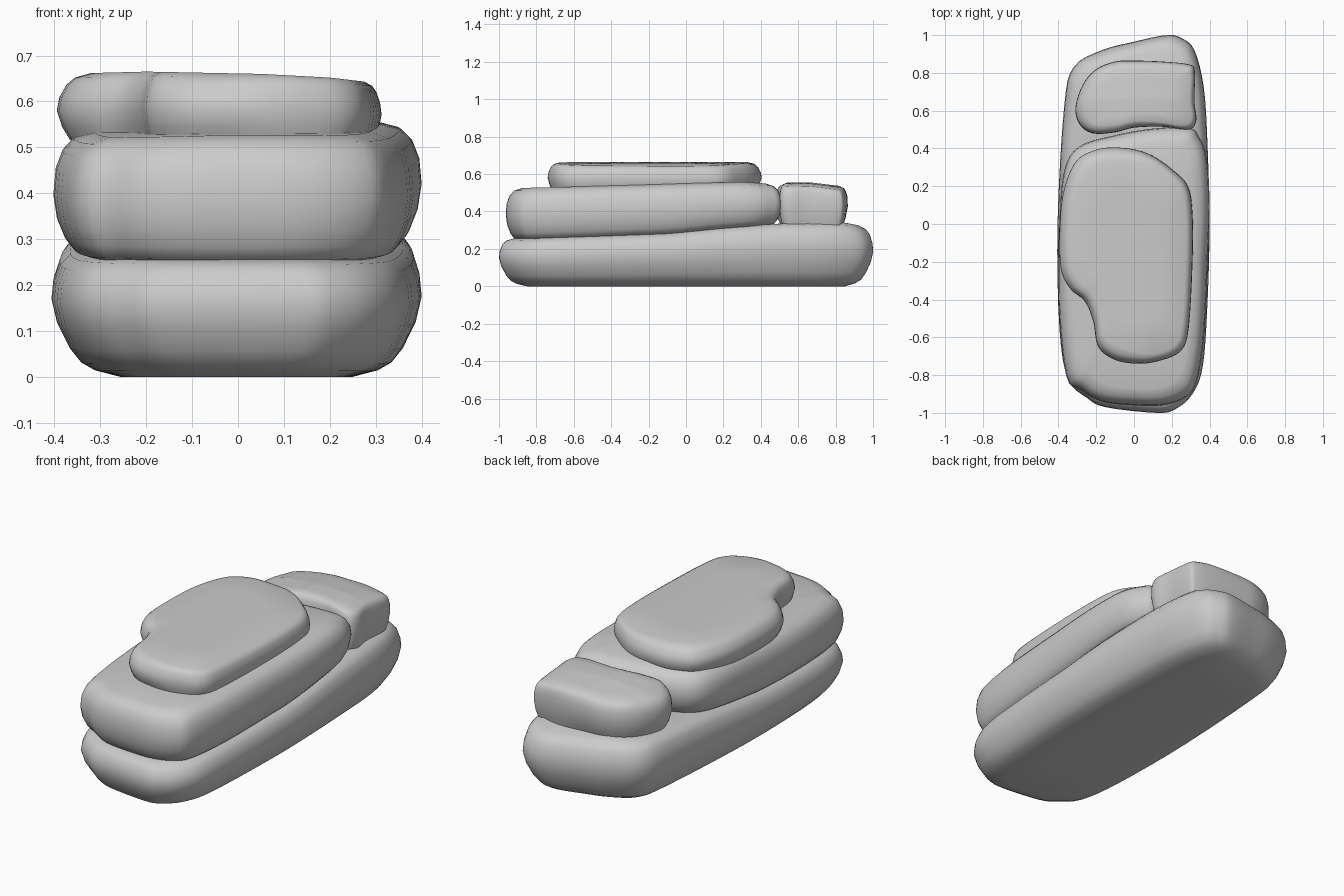
import bpy, bmesh
from mathutils import Vector


def interp(table, v):
    # Smooth piecewise interpolation through (position, value) pairs
    if v <= table[0][0]:
        return table[0][1]
    for (a, fa), (b, fb) in zip(table, table[1:]):
        if v <= b:
            return fa + (fb - fa) * (v - a) / (b - a)
    return table[-1][1]


def smooth_outline(pts, steps=4):
    # Closed Catmull-Rom curve through the plan points
    out, n = [], len(pts)
    for i in range(n):
        p0, p1, p2, p3 = (Vector(pts[(i + k) % n]) for k in (-1, 0, 1, 2))
        for s in range(steps):
            t = s / steps
            out.append(0.5 * (2 * p1 + (p2 - p0) * t + (2 * p0 - 5 * p1 + 4 * p2 - p3) * t * t
                              + (3 * p1 - p0 - 3 * p2 + p3) * t ** 3))
    return out


def slab(name, plan, profile, bottom, top, right_inset=1.0):
    # Stack inset copies of the plan outline; profile is (inset, height fraction)
    ring = smooth_outline(plan)
    xs, ys = [p.x for p in ring], [p.y for p in ring]
    c = Vector(((min(xs) + max(xs)) / 2, (min(ys) + max(ys)) / 2))
    hx, hy = (max(xs) - min(xs)) / 2, (max(ys) - min(ys)) / 2
    levels = [(i / hx, i / hy, t, True) for i, t in profile]

    def caps(level):
        sx, sy, t, _ = level
        return [(1 - (1 - sx) * k, 1 - (1 - sy) * k, t, False) for k in (0.7, 0.35, 0.03)]
    levels = caps(levels[0])[::-1] + levels + caps(levels[-1])

    bm = bmesh.new()
    rings = []
    for fx, fy, t, rim in levels:
        row = []
        for p in ring:
            d = p - c
            w = right_inset if d.x > 0 and rim else 1.0
            if d.x > 0 and rim:
                w = 1 + (right_inset - 1) * min(1, d.x / hx * 2)
            x, y = c.x + d.x * (1 - fx * w), c.y + d.y * (1 - fy * w)
            zb, zt = bottom(x, y), top(x, y)
            row.append(bm.verts.new((x, y, zb + (zt - zb) * t)))
        rings.append(row)
    n = len(ring)
    for a, b in zip(rings, rings[1:]):
        for i in range(n):
            bm.faces.new((a[i], a[(i + 1) % n], b[(i + 1) % n], b[i]))
    bm.faces.new(rings[0])
    bm.faces.new(rings[-1])
    bmesh.ops.recalc_face_normals(bm, faces=bm.faces)
    me = bpy.data.meshes.new(name)
    bm.to_mesh(me)
    bm.free()
    ob = bpy.data.objects.new(name, me)
    bpy.context.collection.objects.link(ob)
    bpy.ops.object.select_all(action='DESELECT')
    ob.select_set(True)
    bpy.context.view_layer.objects.active = ob
    bpy.ops.object.shade_smooth_by_angle(angle=0.8)
    return ob


seam = [(-0.93, 0.255), (-0.5, 0.27), (-0.1, 0.285), (0.2, 0.315), (0.5, 0.335), (0.85, 0.34), (1, 0.31)]

# Long base stone
slab("base_stone",
     [(0.17, 1), (0.25, 0.985), (0.32, 0.92), (0.37, 0.72), (0.39, 0.4), (0.4, 0), (0.39, -0.4),
      (0.365, -0.75), (0.31, -0.9), (0.22, -0.98), (0.12, -1), (-0.15, -0.97), (-0.25, -0.92),
      (-0.35, -0.82), (-0.395, -0.55), (-0.405, 0), (-0.37, 0.62), (-0.32, 0.83), (-0.17, 0.92), (0, 0.965)],
     [(0.15, 0), (0.095, 0.05), (0.065, 0.11), (0.04, 0.22), (0.012, 0.42), (0, 0.6),
      (0.004, 0.74), (0.018, 0.88), (0.04, 0.96), (0.08, 1)],
     lambda x, y: 0.0, lambda x, y: interp(seam, y))

# Middle stone lying on the front of the base
mid_top = [(-0.9, 0.525), (-0.5, 0.535), (0, 0.55), (0.3, 0.558), (0.5, 0.545)]
slab("middle_stone",
     [(0.29, 0.51), (0.1, 0.505), (-0.1, 0.47), (-0.29, 0.41), (-0.37, 0.28), (-0.395, 0), (-0.4, -0.4),
      (-0.36, -0.8), (-0.28, -0.88), (-0.17, -0.94), (0, -0.96), (0.15, -0.96), (0.27, -0.92),
      (0.33, -0.84), (0.37, -0.6), (0.39, -0.2), (0.4, 0.1), (0.385, 0.35), (0.345, 0.46)],
     [(0.08, -0.02), (0.045, 0.02), (0.025, 0.12), (0.008, 0.28), (0, 0.48), (0.005, 0.7),
      (0.02, 0.85), (0.045, 0.95), (0.09, 1)],
     lambda x, y: interp(seam, y) - 0.005,
     lambda x, y: interp(mid_top, y) - 0.03 * max(0, -x - 0.05))

# Thin top stone with a notched front left side
slab("top_stone",
     [(-0.12, 0.405), (-0.21, 0.39), (-0.3, 0.34), (-0.36, 0.22), (-0.39, 0.05), (-0.39, -0.22),
      (-0.34, -0.34), (-0.26, -0.41), (-0.215, -0.52), (-0.19, -0.65), (-0.1, -0.72), (0.03, -0.74),
      (0.15, -0.72), (0.25, -0.67), (0.29, -0.55), (0.31, -0.2), (0.31, 0.05), (0.285, 0.2),
      (0.2, 0.29), (0.1, 0.36), (0, 0.395)],
     [(0.03, 0), (0.012, 0.2), (0, 0.45), (0.006, 0.65), (0.022, 0.84), (0.04, 0.94), (0.075, 1)],
     lambda x, y: 0.515,
     lambda x, y: interp([(-0.39, 0.66), (-0.2, 0.665), (0.05, 0.66), (0.2, 0.652), (0.32, 0.638)], x),
     right_inset=0.5)

# Small block at the back of the base
slab("back_block",
     [(-0.22, 0.48), (-0.29, 0.53), (-0.31, 0.62), (-0.27, 0.74), (-0.2, 0.82), (-0.1, 0.86),
      (0, 0.865), (0.15, 0.86), (0.29, 0.845), (0.322, 0.81), (0.32, 0.65), (0.33, 0.55),
      (0.29, 0.5), (0.15, 0.515), (0, 0.51), (-0.1, 0.485)],
     [(0.03, 0), (0.012, 0.2), (0, 0.5), (0.002, 0.75), (0.01, 0.88), (0.022, 0.96), (0.045, 1)],
     lambda x, y: 0.325,
     lambda x, y: interp([(-0.31, 0.5), (-0.2, 0.54), (0.0, 0.556), (0.2, 0.55), (0.33, 0.53)], x)
     - 0.12 * max(0, y - 0.66),
     right_inset=0.6)
